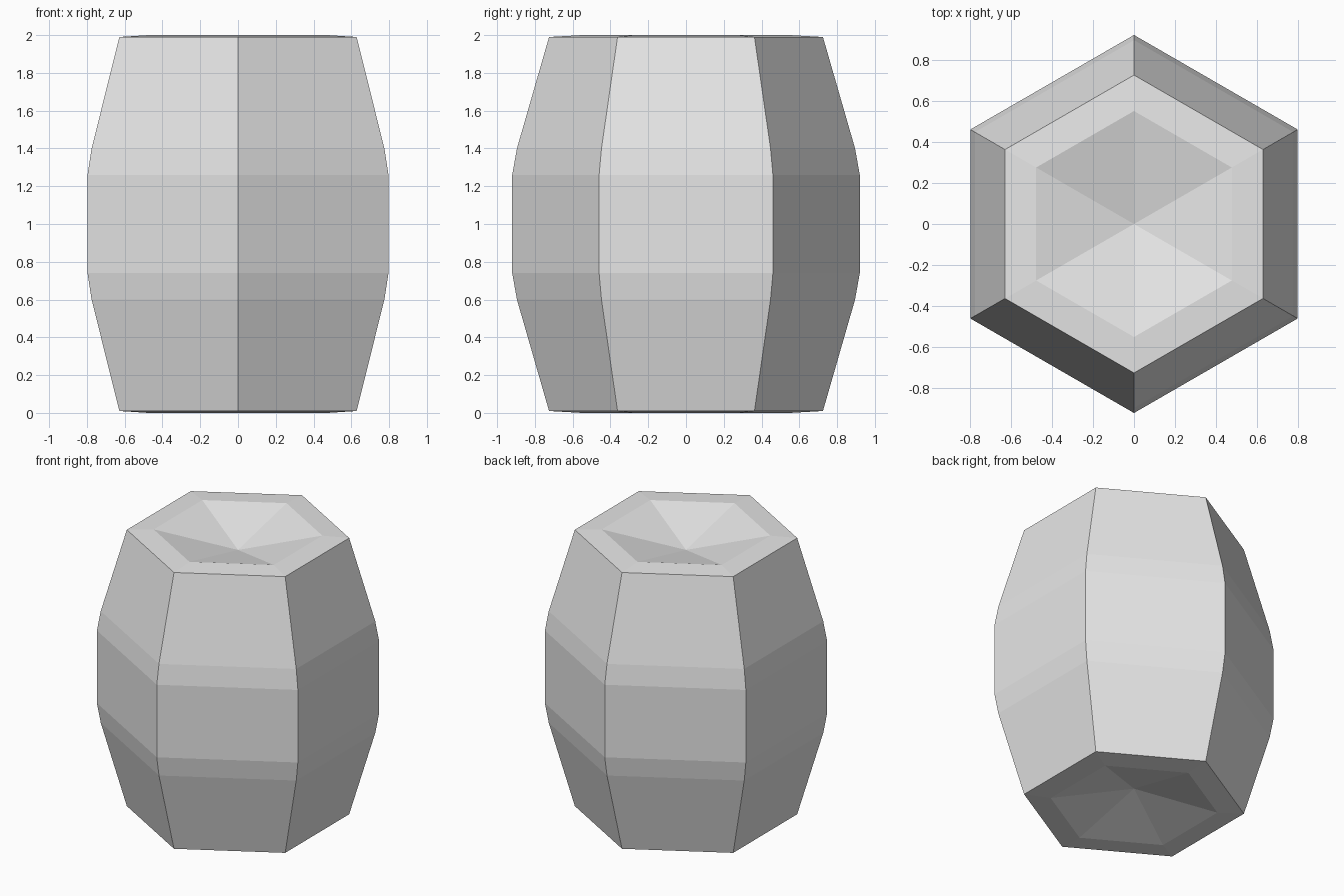
import bpy
import bmesh
from math import cos, sin, pi

default = bpy.data.objects.get("Cube")
if default:
    bpy.data.objects.remove(default, do_unlink=True)

SIDES = 6

# Single flat colour
grey = bpy.data.materials.new("light_grey")
grey.use_nodes = True
colour = (0.8, 0.8, 0.8, 1.0)
grey.diffuse_color = colour
grey.node_tree.nodes["Principled BSDF"].inputs["Base Color"].default_value = colour

# Upper half of the barrel profile: (corner radius, height above the middle)
upper = [(0.92, 0.26), (0.895, 0.4), (0.725, 0.99), (0.55, 1.0)]
profile = [(r, 1 - h) for r, h in reversed(upper)] + [(r, 1 + h) for r, h in upper]
DIMPLE = 0.125

bm = bmesh.new()

# Hexagonal rings with corners on the front and back
rings = []
for radius, z in profile:
    angles = [pi / 2 + 2 * pi * i / SIDES for i in range(SIDES)]
    rings.append([bm.verts.new((radius * cos(a), radius * sin(a), z)) for a in angles])

# Staves and rims between the rings
for low, high in zip(rings, rings[1:]):
    for i in range(SIDES):
        j = (i + 1) % SIDES
        bm.faces.new((low[i], low[j], high[j], high[i]))

# Dished ends sinking to a point
for ring, z in ((rings[0], DIMPLE), (rings[-1], 2 - DIMPLE)):
    centre = bm.verts.new((0, 0, z))
    for i in range(SIDES):
        bm.faces.new((ring[i], ring[(i + 1) % SIDES], centre))

bmesh.ops.recalc_face_normals(bm, faces=bm.faces)
mesh = bpy.data.meshes.new("barrel_body")
bm.to_mesh(mesh)
bm.free()
mesh.materials.append(grey)
barrel = bpy.data.objects.new("barrel_body", mesh)
bpy.context.collection.objects.link(barrel)
